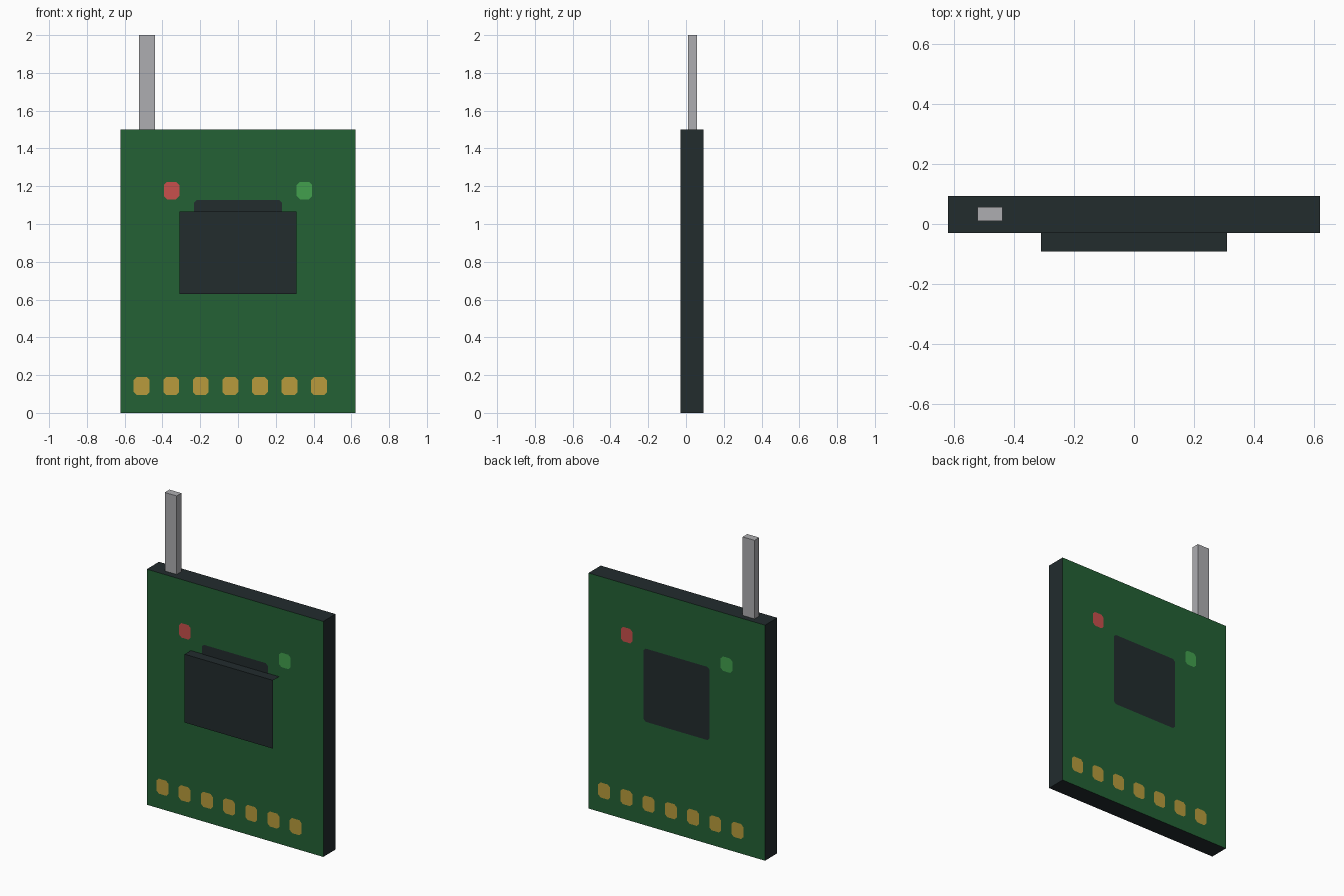
import bpy

if "Cube" in bpy.data.objects:
    bpy.data.objects.remove(bpy.data.objects["Cube"], do_unlink=True)


def material(name, r, g, b):
    m = bpy.data.materials.new(name)
    m.use_nodes = True
    m.diffuse_color = (r, g, b, 1)
    m.node_tree.nodes["Principled BSDF"].inputs["Base Color"].default_value = (r, g, b, 1)
    return m


GREEN = material("board green", 0.017, 0.120, 0.036)
DARK = material("dark casing", 0.016, 0.025, 0.027)
GREY = material("light grey metal", 0.42, 0.42, 0.44)
GOLD = material("gold contact", 0.48, 0.33, 0.045)
RED = material("red light", 0.58, 0.08, 0.072)
LIME = material("green light", 0.054, 0.35, 0.075)

FRONT, BACK, TOP = -0.03, 0.093, 1.5


def mesh_object(name, verts, faces, *mats):
    mesh = bpy.data.meshes.new(name)
    mesh.from_pydata(verts, [], faces)
    for m in mats:
        mesh.materials.append(m)
    mesh.update()
    obj = bpy.data.objects.new(name, mesh)
    bpy.context.collection.objects.link(obj)
    return obj


def box(name, x, y, z, *mats):
    verts = [(a, b, c) for a in x for b in y for c in z]
    faces = [(0, 1, 3, 2), (4, 6, 7, 5), (0, 4, 5, 1),
             (2, 3, 7, 6), (0, 2, 6, 4), (1, 5, 7, 3)]
    return mesh_object(name, verts, faces, *mats)


def plate(name, x, z, w, h, cut, mat):
    """Thin cut-corner mark on the front, and its half-turned twin on the back."""
    a, b = w / 2, h / 2
    quarter = [(a, b - cut), (a - cut, b)]
    ring = quarter + [(-p, q) for p, q in reversed(quarter)]
    ring += [(-p, -q) for p, q in ring]
    for side, s, y in (("front", 1, FRONT - 0.002), ("back", -1, BACK + 0.002)):
        verts = [(s * (x + p), y, z + q) for p, q in ring]
        face = tuple(range(len(ring)))
        obj = mesh_object(side + "_" + name, verts, [face], mat)
        # Face the mark outwards
        if obj.data.polygons[0].normal.y * s > 0:
            obj.data.flip_normals()


# Board: green faces, dark rim
board = box("board", (-0.622, 0.622), (FRONT, BACK), (0, TOP), GREEN, DARK)
for f in board.data.polygons:
    f.material_index = 0 if abs(f.normal.y) > 0.5 else 1

# Antenna
box("antenna", (-0.523, -0.439), (0.01, 0.057), (TOP, 2), GREY)

# Open-sided chip cover: front panel with a top ledge
w, y0, z0, z1 = 0.311, -0.092, 0.63, 1.065
mesh_object("chip_cover",
            [(-w, y0, z0), (w, y0, z0), (w, y0, z1), (-w, y0, z1),
             (w, FRONT, z1), (-w, FRONT, z1)],
            [(0, 1, 2, 3), (3, 2, 4, 5)], DARK)

# Flat marks on both sides
plate("chip_mark", 0, 0.894, 0.466, 0.466, 0.015, DARK)
plate("red_light", -0.352, 1.177, 0.082, 0.092, 0.016, RED)
plate("green_light", 0.352, 1.177, 0.082, 0.092, 0.016, LIME)
for i in range(7):
    plate(f"contact_{i + 1}", -0.51 + 0.1565 * i, 0.142, 0.084, 0.096, 0.016, GOLD)
